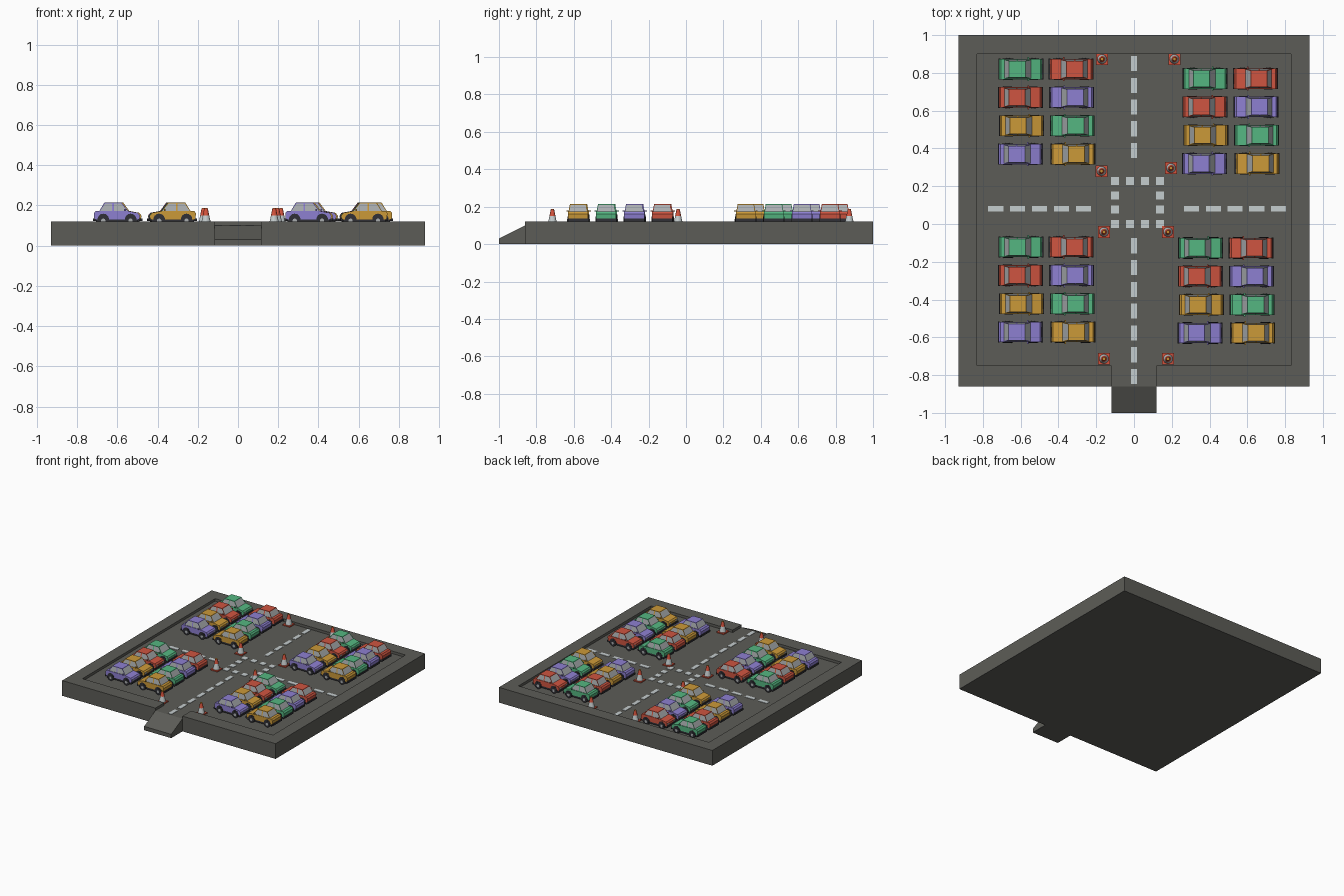
import bpy, bmesh
from mathutils import Matrix, Vector

if "Cube" in bpy.data.objects:
    bpy.data.objects.remove(bpy.data.objects["Cube"])

FLOOR = 0.10


def material(name, r, g, b):
    m = bpy.data.materials.new(name)
    m.diffuse_color = (r, g, b, 1)
    m.use_nodes = True
    m.node_tree.nodes["Principled BSDF"].inputs["Base Color"].default_value = m.diffuse_color
    return m


asphalt = material("asphalt grey", 0.108, 0.108, 0.096)
white = material("line white", 0.56, 0.61, 0.62)
glass = material("glass grey", 0.40, 0.42, 0.43)
tyre = material("tyre black", 0.03, 0.03, 0.037)
cone_red = material("cone red", 0.66, 0.085, 0.045)
tip_orange = material("cone tip orange", 0.58, 0.27, 0.03)
paint = {
    "green": material("car green", 0.09, 0.47, 0.22),
    "red": material("car red", 0.62, 0.09, 0.052),
    "orange": material("car orange", 0.60, 0.32, 0.04),
    "purple": material("car purple", 0.27, 0.215, 0.64),
}


def add_box(bm, x0, x1, y0, y1, z0, z1, mat=0):
    size = Matrix.Diagonal((x1 - x0, y1 - y0, z1 - z0, 1))
    pos = Matrix.Translation(((x0 + x1) / 2, (y0 + y1) / 2, (z0 + z1) / 2))
    r = bmesh.ops.create_cube(bm, size=1, matrix=pos @ size)
    for f in {f for v in r["verts"] for f in v.link_faces}:
        f.material_index = mat


def add_cone(bm, pos, r1, r2, depth, segs, mat, rot=Matrix()):
    r = bmesh.ops.create_cone(bm, cap_ends=True, segments=segs, radius1=r1, radius2=r2,
                              depth=depth, matrix=Matrix.Translation(pos) @ rot)
    for f in {f for v in r["verts"] for f in v.link_faces}:
        f.material_index = mat


def add_prism(bm, points, offset, mat=0):
    """Extrude a flat polygon along an offset vector."""
    f = bm.faces.new([bm.verts.new(p) for p in points])
    f.material_index = mat
    ext = bmesh.ops.extrude_face_region(bm, geom=[f], use_keep_orig=True)["geom"]
    bmesh.ops.translate(bm, vec=offset, verts=[e for e in ext if isinstance(e, bmesh.types.BMVert)])


def to_mesh(bm, name, mats):
    bmesh.ops.recalc_face_normals(bm, faces=bm.faces)
    me = bpy.data.meshes.new(name)
    bm.to_mesh(me)
    bm.free()
    for m in mats:
        me.materials.append(m)
    return me


def place(name, me, loc=(0, 0, 0), rot=0.0):
    ob = bpy.data.objects.new(name, me)
    bpy.context.collection.objects.link(ob)
    ob.location = loc
    ob.rotation_euler.z = rot
    return ob


# Lot slab, recessed inside the rim with a gap at the entrance
bm = bmesh.new()
add_box(bm, -0.93, 0.93, -0.86, 1.0, 0, 0.12)
lot = place("parking_slab", to_mesh(bm, "parking_slab", [asphalt]))

bm = bmesh.new()
outline = [(-0.83, 0.9), (-0.83, -0.75), (-0.118, -0.75), (-0.118, -0.95),
           (0.118, -0.95), (0.118, -0.75), (0.83, -0.75), (0.83, 0.9)]
add_prism(bm, [(x, y, FLOOR) for x, y in outline], (0, 0, 0.1))
cutter = place("recess_cutter", to_mesh(bm, "recess_cutter", [asphalt]))
cutter.hide_render = True
cutter.hide_viewport = True
cut = lot.modifiers.new("recess", "BOOLEAN")
cut.operation = "DIFFERENCE"
cut.solver = "EXACT"
cut.object = cutter

# Entrance ramp
bm = bmesh.new()
ramp = [(-1, 0), (-1, 0.03), (-0.86, FLOOR), (-0.86, 0)]
add_prism(bm, [(-0.118, y, z) for y, z in ramp], (0.236, 0, 0))
place("entrance_ramp", to_mesh(bm, "entrance_ramp", [asphalt]))

# Road markings
bm = bmesh.new()


def mark(x, y, w, h):
    add_box(bm, x - w / 2, x + w / 2, y - h / 2, y + h / 2, FLOOR - 0.001, FLOOR + 0.003)


for i in range(5):
    mark(0, 0.849 - 0.115 * i, 0.03, 0.08)
    mark(-0.732 + 0.116 * i, 0.08, 0.08, 0.03)
    mark(0.305 + 0.115 * i, 0.08, 0.08, 0.03)
for i in range(7):
    mark(0, -0.115 - 0.1155 * i, 0.03, 0.08)
xs, ys = (-0.1, -0.021, 0.058, 0.137), (0.0, 0.076, 0.152, 0.228)
for i, x in enumerate(xs):
    for j, y in enumerate(ys):
        if i in (0, 3) or j in (0, 3):
            mark(x, y, 0.042, 0.042)
place("road_markings", to_mesh(bm, "road_markings", [white]))


def car_mesh(colour):
    """Car facing +x, wheels on z = 0; slots: paint, glass, dark, hub."""
    bm = bmesh.new()
    # cabin: tapered block, split at the door pillar, windows inset
    add_box(bm, -0.09, 0.058, -0.052, 0.052, 0.068, 0.114)
    for v in bm.verts:
        if v.co.z > 0.1:
            v.co.x = 0.024 if v.co.x > 0 else -0.062
            v.co.y *= 0.84
    bmesh.ops.bisect_plane(bm, geom=bm.verts[:] + bm.edges[:] + bm.faces[:],
                           plane_co=(-0.02, 0, 0), plane_no=(1, 0, 0))
    bm.normal_update()
    panes = [f for f in bm.faces if abs(f.normal.z) < 0.9]
    bmesh.ops.inset_individual(bm, faces=panes, thickness=0.006, depth=-0.001)
    for f in panes:
        f.material_index = 1
    # body shell
    shell = [(-0.112, 0.03), (-0.115, 0.06), (-0.106, 0.073), (0.056, 0.072),
             (0.104, 0.063), (0.113, 0.052), (0.113, 0.03)]
    add_prism(bm, [(x, -0.054, z) for x, z in shell], (0, 0.108, 0))
    # chassis and bumpers
    add_box(bm, -0.105, 0.105, -0.05, 0.05, 0.014, 0.031, 2)
    for s in (-1, 1):
        add_box(bm, s * 0.114 - 0.005, s * 0.114 + 0.005, -0.055, 0.055, 0.022, 0.036, 2)
        # headlights and mirrors
        add_box(bm, 0.108, 0.115, s * 0.038 - 0.01, s * 0.038 + 0.01, 0.041, 0.051, 1)
        add_box(bm, 0.036, 0.044, s * 0.057 - 0.006, s * 0.057 + 0.006, 0.073, 0.081)
        # wheels, arches and hubs
        for x in (-0.068, 0.068):
            rot = Matrix.Rotation(1.5708, 4, "X")
            add_cone(bm, (x, s * 0.046, 0.03), 0.029, 0.029, 0.018, 14, 2, rot)
            add_cone(bm, (x, s * 0.048, 0.024), 0.024, 0.024, 0.018, 14, 2, rot)
            add_cone(bm, (x, s * 0.0485, 0.024), 0.011, 0.011, 0.019, 10, 1, rot)
    return to_mesh(bm, "car_" + colour, [paint[colour], glass, tyre])


cars = {c: car_mesh(c) for c in paint}

# Four blocks of cars, each two columns parked nose to nose
left = ("green", "red", "orange", "purple")
right = ("red", "purple", "green", "orange")
jitter = (0.0, -0.002, 0.004, -0.003)
blocks = {"back_left": (0, 0), "back_right": (0.976, -0.05),
          "front_left": (0, -0.942), "front_right": (0.952, -0.947)}
for block, (dx, dy) in blocks.items():
    for i in range(4):
        y = 0.82 - 0.15 * i + dy
        place(f"car_{block}_a{i}", cars[left[i]], (-0.599 + jitter[i] + dx, y, FLOOR))
        place(f"car_{block}_b{i}", cars[right[i]], (-0.333 + 0.003 * i + dx, y, FLOOR), 3.14159)

# Traffic cones: red base, white skirt, red top
bm = bmesh.new()
add_box(bm, -0.031, 0.031, -0.031, 0.031, 0, 0.008, 0)
add_cone(bm, (0, 0, 0.029), 0.025, 0.016, 0.042, 16, 1)
add_cone(bm, (0, 0, 0.0675), 0.016, 0.009, 0.035, 16, 0)
add_cone(bm, (0, 0, 0.0855), 0.008, 0.008, 0.003, 16, 2)
cone = to_mesh(bm, "traffic_cone", [cone_red, white, tip_orange])
spots = [(-0.169, 0.873), (0.214, 0.873), (-0.172, 0.28), (0.196, 0.296),
         (-0.159, -0.042), (0.18, -0.042), (-0.159, -0.714), (0.18, -0.714)]
for i, (x, y) in enumerate(spots):
    place(f"traffic_cone_{i}", cone, (x, y, FLOOR))
